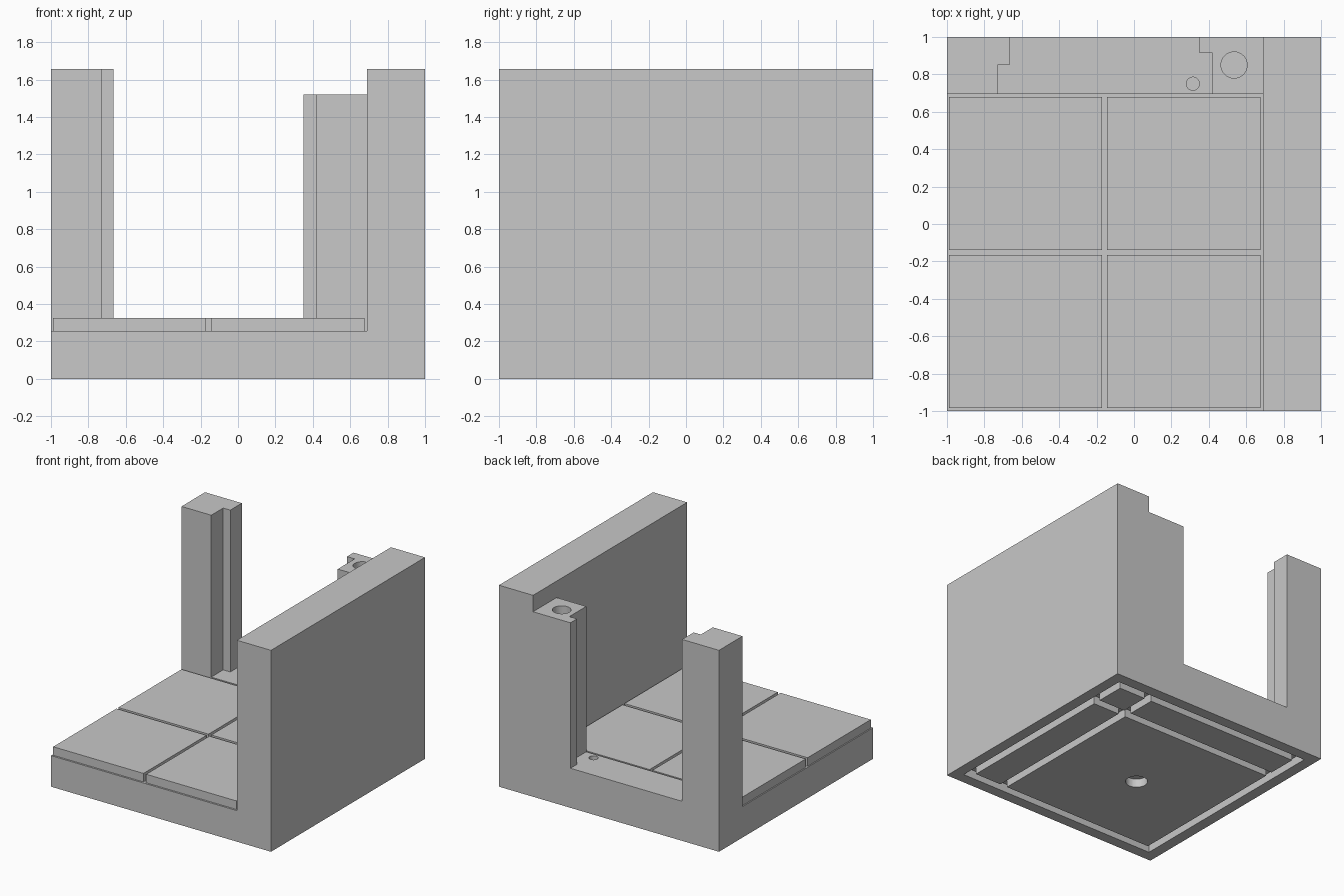
import bpy
import bmesh

cube = bpy.data.objects.get("Cube")
if cube:
    bpy.data.objects.remove(cube, do_unlink=True)

grey = bpy.data.materials.new("light grey")
grey.use_nodes = True
COLOUR = (0.58, 0.58, 0.58, 1)
grey.diffuse_color = COLOUR
grey.node_tree.nodes["Principled BSDF"].inputs["Base Color"].default_value = COLOUR


def make_object(name, bm):
    bmesh.ops.recalc_face_normals(bm, faces=bm.faces)
    mesh = bpy.data.meshes.new(name)
    bm.to_mesh(mesh)
    bm.free()
    mesh.materials.append(grey)
    obj = bpy.data.objects.new(name, mesh)
    bpy.context.collection.objects.link(obj)
    return obj


def prism(name, outline, z0, z1):
    """Extrude a plan outline upward from z0 to z1."""
    bm = bmesh.new()
    face = bm.faces.new([bm.verts.new((x, y, z0)) for x, y in outline])
    top = bmesh.ops.extrude_face_region(bm, geom=[face])["geom"]
    verts = [v for v in top if isinstance(v, bmesh.types.BMVert)]
    bmesh.ops.translate(bm, vec=(0, 0, z1 - z0), verts=verts)
    return make_object(name, bm)


def block(name, x0, x1, y0, y1, z0, z1):
    return prism(name, [(x0, y0), (x1, y0), (x1, y1), (x0, y1)], z0, z1)


def rod(name, x, y, radius, z0, z1):
    bm = bmesh.new()
    bmesh.ops.create_cone(bm, cap_ends=True, segments=48, radius1=radius,
                          radius2=radius, depth=z1 - z0)
    bmesh.ops.translate(bm, vec=(x, y, (z0 + z1) / 2), verts=bm.verts)
    return make_object(name, bm)


def combine(target, tool, operation):
    """Apply a boolean to the target, then discard the tool object."""
    tool.hide_render = True
    mod = target.modifiers.new("combine", "BOOLEAN")
    mod.operation = operation
    mod.solver = "EXACT"
    mod.object = tool
    deps = bpy.context.evaluated_depsgraph_get()
    mesh = bpy.data.meshes.new_from_object(target.evaluated_get(deps))
    target.modifiers.clear()
    target.data = mesh
    bpy.data.objects.remove(tool, do_unlink=True)


FLOOR, TILE_TOP, TOP = 0.255, 0.325, 1.655
INNER_X, INNER_Y = 0.69, 0.695
SUNK = 0.15    # raised parts start inside the base slab
RIM, GROOVE, DEPTH = 0.91, 0.065, 0.07

# Base slab
body = block("room_corner", -1, 1, -1, 1, 0, FLOOR)

# Side wall, back sill and rebated door posts
parts = [
    block("side_wall", INNER_X, 1, -1, 1, SUNK, TOP),
    block("back_sill", -1, INNER_X, INNER_Y, 1, SUNK, TILE_TOP),
    prism("right_post", [(-1, INNER_Y), (-0.73, INNER_Y), (-0.73, 0.85),
                         (-0.665, 0.85), (-0.665, 1), (-1, 1)], SUNK, TOP),
    prism("left_post", [(INNER_X, INNER_Y), (INNER_X, 1), (0.35, 1),
                        (0.35, 0.915), (0.42, 0.915), (0.42, INNER_Y)],
          SUNK, 1.52),
]

# Floor tiles
for y in (-0.575, 0.27):
    for x in (-0.58, 0.265):
        parts.append(block("floor_tile", x - 0.41, x + 0.41,
                           y - 0.41, y + 0.41, SUNK, TILE_TOP))
for part in parts:
    combine(body, part, "UNION")

# Grooves under the base: a square loop with one crossing pair
for start in (-RIM, 0.54, RIM - GROOVE):
    end = start + GROOVE
    combine(body, block("groove", start, end, -RIM, RIM, -0.05, DEPTH),
            "DIFFERENCE")
    combine(body, block("groove", -RIM, RIM, start, end, -0.05, DEPTH),
            "DIFFERENCE")

# Round recess underneath, wiring hole in the sill, shaft in the left post
for hole in (rod("recess", -0.155, -0.155, 0.083, -0.05, DEPTH),
             rod("wire_hole", 0.315, 0.75, 0.035, 0.15, 0.4),
             rod("post_shaft", 0.535, 0.85, 0.07, 0.6, 1.6)):
    combine(body, hole, "DIFFERENCE")
